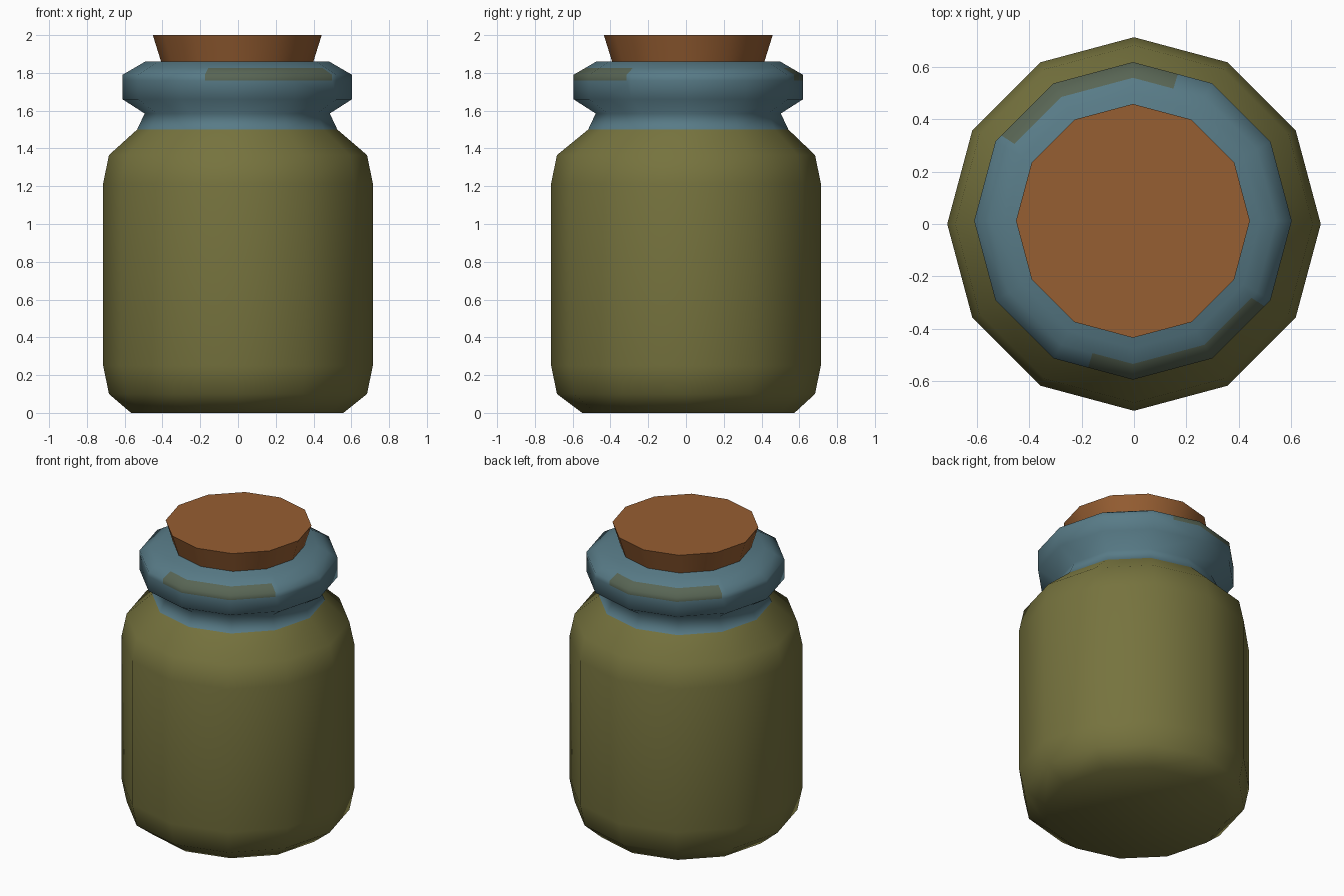
import bpy, bmesh, math
from mathutils import Vector

if "Cube" in bpy.data.objects:
    bpy.data.objects.remove(bpy.data.objects["Cube"])

SIDES = 12
OFFSET = (-0.004, 0.012)  # slight off-centre shift of base, neck, rim and stopper


def material(name, rgb):
    m = bpy.data.materials.new(name)
    lin = [(c / 255 / 12.92) if c / 255 <= 0.04045 else ((c / 255 + 0.055) / 1.055) ** 2.4 for c in rgb]
    m.diffuse_color = (*lin, 1)
    m.use_nodes = True
    m.node_tree.nodes["Principled BSDF"].inputs["Base Color"].default_value = m.diffuse_color
    return m


olive = material("olive glaze", (118, 115, 62))
blue = material("blue glaze", (88, 123, 135))
worn = material("worn olive blue", (88, 101, 84))
cork = material("cork brown", (150, 94, 50))


def lathe(profile, cap_bottom, cap_top):
    """Spin (radius, z, offset amount) rings into a 12-sided solid."""
    bm = bmesh.new()
    rings = []
    for r, z, k in profile:
        rings.append([bm.verts.new((r * math.cos(2 * math.pi * i / SIDES) + OFFSET[0] * k,
                                    r * math.sin(2 * math.pi * i / SIDES) + OFFSET[1] * k, z))
                      for i in range(SIDES)])
    for a, b in zip(rings, rings[1:]):
        for i in range(SIDES):
            j = (i + 1) % SIDES
            bm.faces.new((a[i], a[j], b[j], b[i]))
    if cap_bottom:
        bm.faces.new(rings[0][::-1])
    if cap_top:
        bm.faces.new(rings[-1])
    return bm


def finish(bm, name, mats, angle):
    me = bpy.data.meshes.new(name)
    bm.to_mesh(me)
    bm.free()
    for m in mats:
        me.materials.append(m)
    ob = bpy.data.objects.new(name, me)
    bpy.context.collection.objects.link(ob)
    bpy.ops.object.select_all(action='DESELECT')
    ob.select_set(True)
    bpy.context.view_layer.objects.active = ob
    bpy.ops.object.shade_smooth_by_angle(angle=math.radians(angle))
    return ob


# Jar: olive body, blue neck and rim in one smooth shell
jar = lathe([(0.562, 0, 1), (0.683, 0.10, 0), (0.714, 0.25, 0), (0.714, 1.215, 0),
             (0.683, 1.365, 0), (0.53, 1.5, 1), (0.49, 1.585, 1), (0.607, 1.66, 1),
             (0.607, 1.76, 1), (0.607, 1.79, 1), (0.547, 1.825, 1), (0.487, 1.86, 1)],
            True, True)

# Worn patches on opposite sides of the rim: cut the rim at the patch ends
START, END = math.radians(-107), math.radians(-33)
for a in (START, END):
    faces = [f for f in jar.faces if 1.76 < f.calc_center_median().z < 1.83]
    geom = faces + list({e for f in faces for e in f.edges}) + list({v for f in faces for v in f.verts})
    bmesh.ops.bisect_plane(jar, geom=geom, dist=1e-5,
                           plane_co=(OFFSET[0], OFFSET[1], 0),
                           plane_no=(-math.sin(a), math.cos(a), 0))
for f in jar.faces:
    c = f.calc_center_median() - Vector((*OFFSET, 0))
    f.material_index = 1 if c.z > 1.5 else 0
    if 1.76 < c.z < 1.825:
        ang = math.atan2(c.y, c.x)
        if any(START < t < END for t in (ang, ang - math.pi)):
            f.material_index = 2
finish(jar, "jar", [olive, blue, worn], 100)

# Stopper: tapered cork
stopper = lathe([(0.40, 1.85, 1), (0.447, 2.0, 1)], True, True)
finish(stopper, "stopper", [cork], 40)
